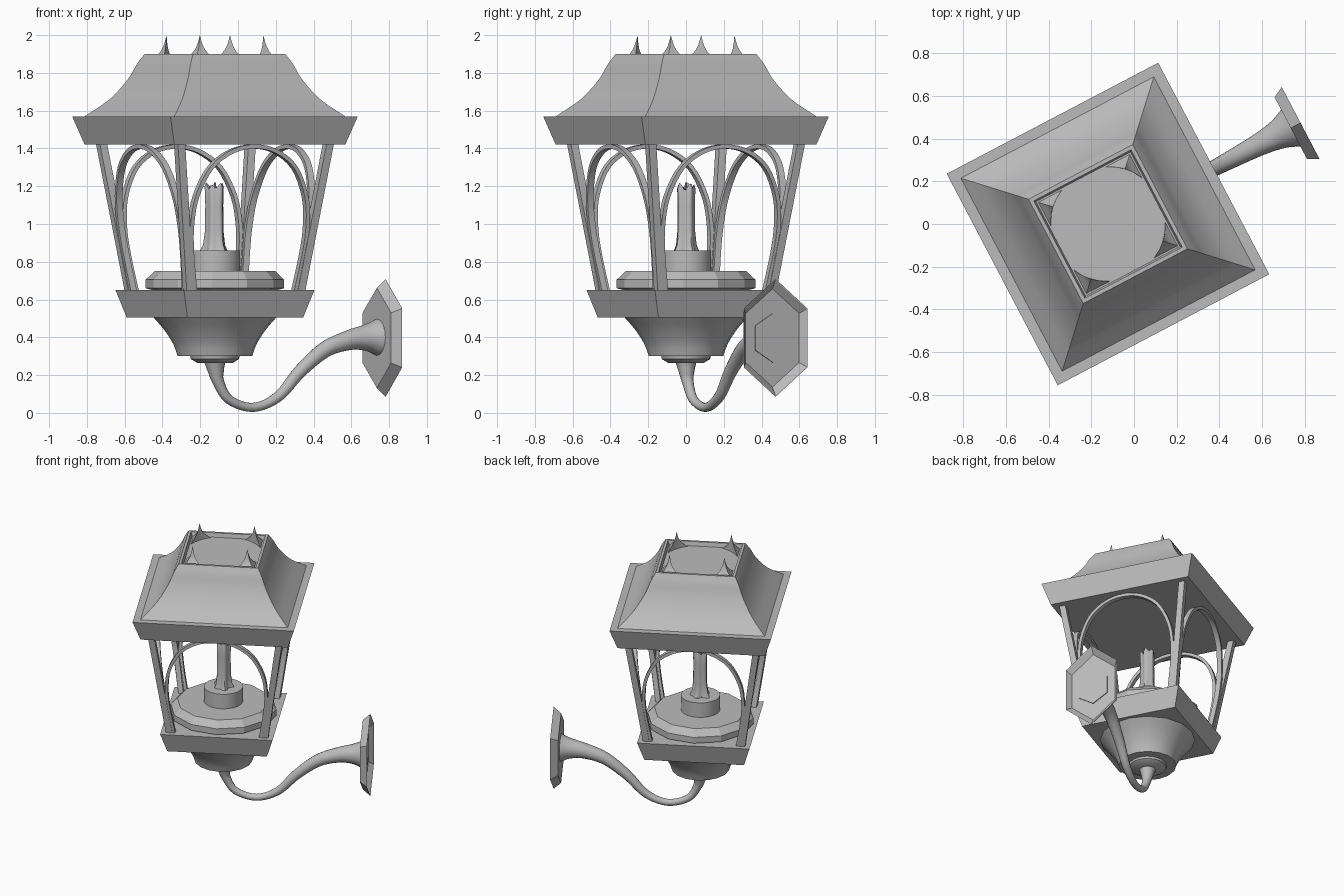
import bpy, bmesh, math
from mathutils import Vector, Matrix

cube = bpy.data.objects.get("Cube")
if cube:
    bpy.data.objects.remove(cube, do_unlink=True)

metal = bpy.data.materials.new("grey_metal")
metal.use_nodes = True
grey = (0.5, 0.5, 0.5, 1)
metal.diffuse_color = grey
metal.node_tree.nodes["Principled BSDF"].inputs["Base Color"].default_value = grey

# The lantern axis sits off centre and the wall arm points along the turned x axis
PLACE = Matrix.Translation((-0.122, 0, 0)) @ Matrix.Rotation(math.radians(27.7), 4, 'Z')


def loft(name, rings, smooth=0, caps=True, closed=False):
    """Skin a list of equal-length point rings into one object."""
    bm = bmesh.new()
    loops = [[bm.verts.new(p) for p in ring] for ring in rings]
    pairs = list(zip(loops, loops[1:]))
    if closed:
        pairs.append((loops[-1], loops[0]))
    for a, b in pairs:
        for i in range(len(a)):
            j = (i + 1) % len(a)
            bm.faces.new((a[i], a[j], b[j], b[i]))
    if caps and not closed:
        bm.faces.new(loops[0][::-1])
        bm.faces.new(loops[-1])
    bmesh.ops.recalc_face_normals(bm, faces=bm.faces)
    mesh = bpy.data.meshes.new(name)
    bm.to_mesh(mesh)
    bm.free()
    mesh.materials.append(metal)
    obj = bpy.data.objects.new(name, mesh)
    bpy.context.collection.objects.link(obj)
    obj.matrix_world = PLACE
    if smooth:
        bpy.ops.object.select_all(action='DESELECT')
        obj.select_set(True)
        bpy.context.view_layer.objects.active = obj
        bpy.ops.object.shade_smooth_by_angle(angle=math.radians(smooth))
    return obj


def square(h, z, x=0, y=0):
    return [(x + a * h, y + b * h, z) for a, b in ((-1, -1), (1, -1), (1, 1), (-1, 1))]


def circle(r, z, n=12):
    return [(r * math.cos(math.tau * i / n), r * math.sin(math.tau * i / n), z) for i in range(n)]


def hexagon(u, half_width, half_height, z=0.397):
    return [(u, half_width / 0.866 * math.sin(math.tau * i / 6),
             z + half_height * math.cos(math.tau * i / 6)) for i in range(6)]


def spline(points, steps=5):
    """Catmull-Rom refinement of a short list of tuples."""
    pts = [Vector(p) for p in points]
    pts = [2 * pts[0] - pts[1]] + pts + [2 * pts[-1] - pts[-2]]
    out = []
    for a, b, c, d in zip(pts, pts[1:], pts[2:], pts[3:]):
        for k in range(steps):
            t = k / steps
            out.append(0.5 * (2 * b + (c - a) * t + (2 * a - 5 * b + 4 * c - d) * t * t
                              + (3 * b - a - 3 * c + d) * t ** 3))
    return out + [pts[-2]]


# Roof: flared slab, concave slopes and a shallow recess on top
slope = spline([(0.511, 1.57), (0.413, 1.66), (0.342, 1.765), (0.307, 1.845), (0.276, 1.9)], 3)
loft("roof", [square(0.511, 1.42), square(0.56, 1.57)] + [square(h, z) for h, z in slope]
     + [square(0.258, 1.9), square(0.25, 1.87)], smooth=28)

# Roof corner spikes: concave corners trimmed by a round opening
spike_profile = spline([(0.245, 1.865), (0.215, 1.91), (0.2, 1.95), (0.19, 2.0)], 3)
for k in range(4):
    turn = Matrix.Rotation(k * math.pi / 2, 3, 'Z')
    rings = []
    for h, z in spike_profile:
        radius = 0.2685
        start = math.acos(h / radius)
        ring = [(h, h, z)]
        for i in range(7):
            a = start + (math.pi / 2 - 2 * start) * i / 6
            ring.append((radius * math.sin(a), radius * math.cos(a), z))
        rings.append([turn @ Vector(p) for p in ring])
    loft(f"roof_spike_{k + 1}", rings, smooth=30)

# Tray under the lamp
loft("tray", [square(0.346, 0.505), square(0.39, 0.65)])


# Leaning corner posts, centre line moves outwards with height
def lean(z):
    return 0.333 + 0.111 * (z - 0.65) / 0.77


for k, (sx, sy) in enumerate(((-1, -1), (1, -1), (1, 1), (-1, 1))):
    loft(f"corner_post_{k + 1}", [square(0.022, z, sx * lean(z), sy * lean(z)) for z in (0.64, 1.43)])

# Arched ribs, one in each leaning side
half = [(0.30, 0.64), (0.335, 0.85), (0.345, 1.0), (0.325, 1.15), (0.25, 1.3), (0.13, 1.385), (0, 1.41)]
arch = spline(half + [(-w, z) for w, z in half[-2::-1]], 4)
for k in range(4):
    turn = Matrix.Rotation(k * math.pi / 2, 3, 'Z')
    rings = []
    for i, p in enumerate(arch):
        along = arch[min(i + 1, len(arch) - 1)] - arch[max(i - 1, 0)]
        side = Vector((-along.y, along.x)).normalized() * 0.011
        ring = []
        for s, d in ((1, 1), (1, -1), (-1, -1), (-1, 1)):
            w, z = p + side * s
            ring.append(turn @ Vector((w, -lean(p.y) + d * 0.018, z)))
        rings.append(ring)
    loft(f"side_arch_{k + 1}", rings, smooth=35)

# Lamp base disc and candle cup
loft("lamp_disc", [circle(0.31, 0.645), circle(0.367, 0.66), circle(0.367, 0.705), circle(0.32, 0.75)])
loft("candle_cup", [circle(0.135, 0.745, 20), circle(0.135, 0.86, 20)], smooth=40)

# Candle with wax runs down its sides and a hollow, uneven top
rings = []
for r, z, ripple in ((0.064, 0.855, 0.2), (0.052, 0.89, 0.16), (0.046, 0.96, 0.12),
                     (0.045, 1.1, 0.1), (0.047, 1.18, 0.12), (0.042, 1.2, 0.1), (0.028, 1.18, 0)):
    ring = []
    for i, (x, y, height) in enumerate(circle(1, z, 24)):
        wave = math.cos(math.tau * i / 24 * 5) + 0.5 * math.sin(math.tau * i / 24 * 3)
        rise = 0.015 * wave if 1.15 < z else 0
        ring.append((x * r * (1 + ripple * wave), y * r * (1 + ripple * wave), z + rise))
    rings.append(ring)
loft("candle", rings, smooth=50)
loft("wick", [circle(0.008, 1.17, 6), circle(0.005, 1.22, 6)])

# Bowl and collar beneath the tray
bowl = spline([(0.328, 0.507), (0.27, 0.44), (0.222, 0.365), (0.198, 0.3)], 3)
loft("lower_bowl", [circle(r, z, 16) for r, z in bowl], smooth=35)
loft("lower_collar", [circle(0.133, 0.305, 16), circle(0.128, 0.285, 16), circle(0.095, 0.265, 16)], smooth=35)

# Curved arm as a tapered sweep: reach, height, radius
arm = spline([(0, 0.275, 0.058), (0.005, 0.23, 0.045), (0.02, 0.165, 0.031), (0.085, 0.07, 0.025),
              (0.228, 0.029, 0.024), (0.377, 0.085, 0.028), (0.509, 0.22, 0.035),
              (0.658, 0.335, 0.043), (0.8, 0.385, 0.053), (0.9, 0.398, 0.07), (0.975, 0.4, 0.1)])
rings = []
for i, (u, z, r) in enumerate(arm):
    step = arm[min(i + 1, len(arm) - 1)] - arm[max(i - 1, 0)]
    normal = Vector((-step.y, 0, step.x)).normalized()
    rings.append([Vector((u, 0, z)) + normal * (r * math.cos(math.tau * j / 16))
                  + Vector((0, r * math.sin(math.tau * j / 16), 0)) for j in range(16)])
loft("wall_arm", rings, smooth=40)

# Bevelled wall plate with a hollow back and a small raised hexagon
loft("wall_plate", [hexagon(0.968, 0.163, 0.265), hexagon(1.02, 0.19, 0.312),
                    hexagon(1.018, 0.186, 0.305), hexagon(0.985, 0.16, 0.26)])
loft("plate_boss", [hexagon(0.984, 0.105, 0.13), hexagon(0.992, 0.105, 0.13)])
